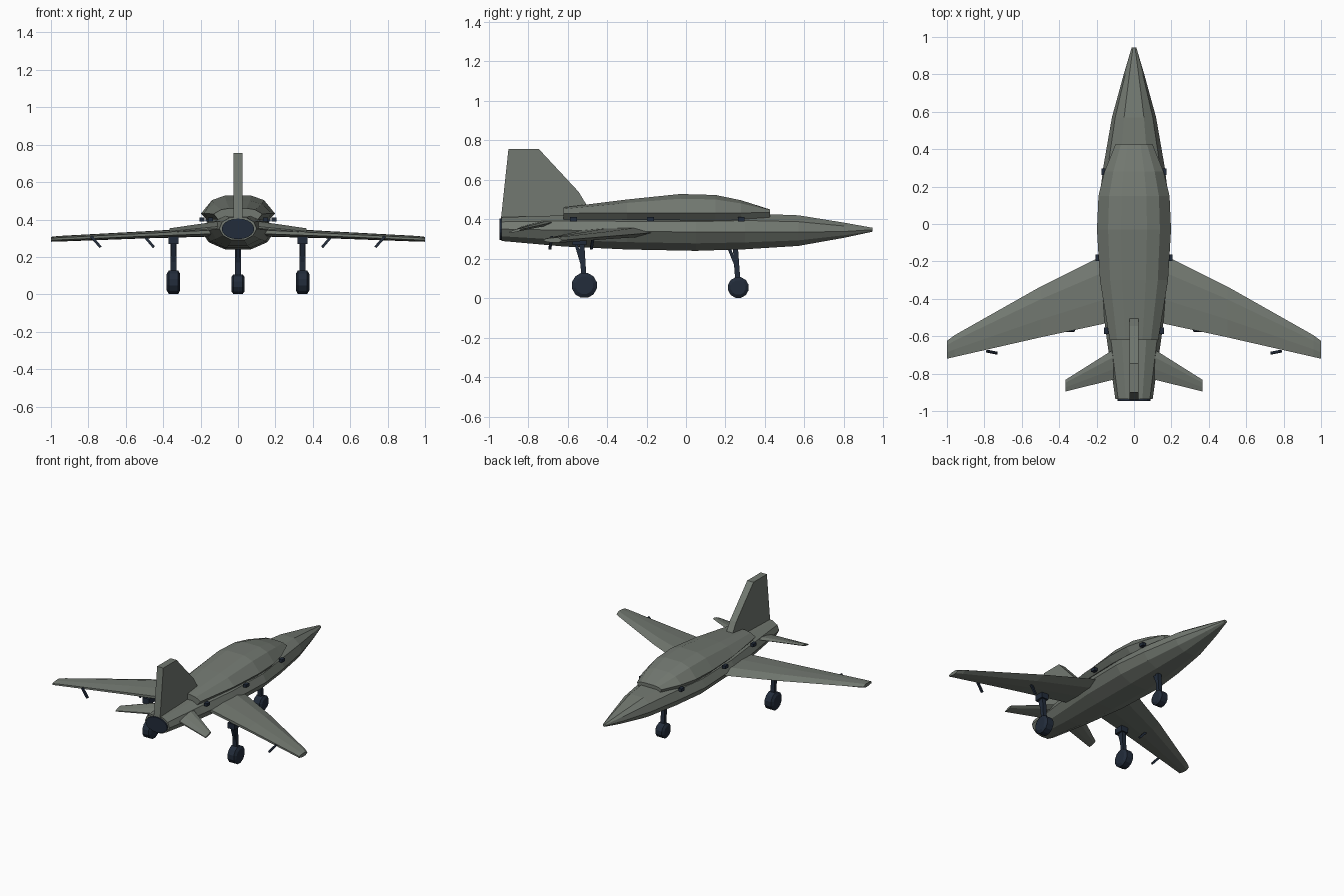
import bpy, bmesh, math
from mathutils import Vector

cube = bpy.data.objects.get("Cube")
if cube:
    bpy.data.objects.remove(cube, do_unlink=True)


def material(name, rgb):
    m = bpy.data.materials.new(name)
    m.use_nodes = True
    m.diffuse_color = (*rgb, 1)
    bsdf = m.node_tree.nodes["Principled BSDF"]
    bsdf.inputs["Base Color"].default_value = (*rgb, 1)
    bsdf.inputs["Roughness"].default_value = 0.7
    return m


GREY = material("grey green", (0.17, 0.19, 0.165))
NAVY = material("dark navy", (0.016, 0.025, 0.043))


def loft(name, rings, mat):
    """Skin a list of equal-length point rings and cap both ends."""
    bm = bmesh.new()
    loops = [[bm.verts.new(p) for p in ring] for ring in rings]
    n = len(loops[0])
    for a, b in zip(loops, loops[1:]):
        for i in range(n):
            j = (i + 1) % n
            bm.faces.new((a[i], a[j], b[j], b[i]))
    bm.faces.new(loops[0])
    bm.faces.new(loops[-1])
    bmesh.ops.recalc_face_normals(bm, faces=bm.faces[:])
    me = bpy.data.meshes.new(name)
    bm.to_mesh(me)
    bm.free()
    me.materials.append(mat)
    ob = bpy.data.objects.new(name, me)
    bpy.context.collection.objects.link(ob)
    return ob


def mirrored(half):
    """Close a half cross-section (x, y, z) listed from top to bottom."""
    return half + [(-x, y, z) for x, y, z in reversed(half)]


def box(name, center, size, mat):
    cx, cy, cz = center
    sx, sy, sz = (s / 2 for s in size)
    rings = [[(cx + x * sx, cy + y * sy, cz + z * sz) for x, z in
              ((-1, -1), (1, -1), (1, 1), (-1, 1))] for y in (-1, 1)]
    return loft(name, rings, mat)


def rod(name, start, end, width, depth, mat):
    """Square bar between two points."""
    a, b = Vector(start), Vector(end)
    d = (b - a).normalized()
    u = Vector((0, 1, 0)).cross(d).normalized() * width / 2
    v = d.cross(u).normalized() * depth / 2
    return loft(name, [[p + u + v, p - u + v, p - u - v, p + u - v] for p in (a, b)], mat)


def lathe_x(name, center, profile, sides, mat):
    """Round part about the x axis, from (offset, radius) pairs."""
    c = Vector(center)
    rings = []
    for off, r in profile:
        angles = [math.tau * (i + 0.5) / sides for i in range(sides)]
        rings.append([c + Vector((off, r * math.cos(t), r * math.sin(t))) for t in angles])
    return loft(name, rings, mat)


# Fuselage: y, half width, top, widest height, bottom
def hull_ring(y, w, top, mid, low):
    return mirrored([
        (w * 0.45, y, top), (w * 0.85, y, mid + (top - mid) * 0.62), (w, y, mid),
        (w * 0.8, y, mid + (low - mid) * 0.6), (w * 0.35, y, low)])


loft("fuselage", [hull_ring(*s) for s in (
    (-0.935, 0.1, 0.41, 0.35, 0.29), (-0.62, 0.145, 0.42, 0.345, 0.262),
    (-0.3, 0.185, 0.42, 0.34, 0.247), (0.05, 0.195, 0.42, 0.335, 0.24),
    (0.3, 0.165, 0.43, 0.335, 0.248), (0.57, 0.118, 0.42, 0.335, 0.265),
    (0.8, 0.055, 0.383, 0.338, 0.306), (0.945, 0.012, 0.357, 0.347, 0.337))], GREY)

# Oval exhaust at the tail
loft("exhaust", [[(0.087 * math.cos(t), y, 0.35 + 0.055 * math.sin(t))
                  for t in (math.tau * i / 20 for i in range(20))]
                 for y in (-0.945, -0.92)], NAVY)


# Upper canopy housing: y, half width, top, rim height, bottom
def canopy_ring(y, w, top, rim, low):
    return mirrored([
        (w * 0.35, y, top), (w * 0.7, y, rim + (top - rim) * 0.75), (w, y, rim),
        (w * 0.82, y, low)])


loft("canopy_housing", [canopy_ring(*s) for s in (
    (-0.62, 0.13, 0.46, 0.43, 0.4), (-0.3, 0.182, 0.5, 0.432, 0.4),
    (-0.03, 0.198, 0.528, 0.432, 0.395), (0.15, 0.19, 0.523, 0.432, 0.392),
    (0.28, 0.158, 0.496, 0.432, 0.395), (0.425, 0.1, 0.45, 0.435, 0.402))], GREY)

# Tail fin
outline = [(-0.937, 0.38), (-0.937, 0.41), (-0.9, 0.755), (-0.745, 0.755),
           (-0.545, 0.54), (-0.49, 0.45), (-0.49, 0.38)]
loft("tail_fin", [[(x, y, z) for y, z in outline] for x in (-0.025, 0.025)], GREY)


# Wing section between leading and trailing edges, with a blunt back
def wing_ring(x, lead, trail, z, thick, drop=0.0):
    shape = ((0, 0), (0.25, 0.5), (0.65, 0.45), (1, 0.2), (1, -0.2), (0.65, -0.45), (0.25, -0.5))
    return [(x, lead + (trail - lead) * u, z - drop * u + thick * v) for u, v in shape]


for side, label in ((1, "left"), (-1, "right")):
    # Main wing and tailplane
    loft(label + "_wing", [wing_ring(side * x, *s) for x, *s in (
        (0.1, -0.135, -0.52, 0.335, 0.05), (0.5, -0.335, -0.606, 0.318, 0.038),
        (0.96, -0.595, -0.711, 0.297, 0.03), (1.0, -0.625, -0.72, 0.294, 0.026))], GREY)
    loft(label + "_tailplane", [wing_ring(side * x, *s) for x, *s in (
        (0.06, -0.64, -0.82, 0.392, 0.026, 0.03),
        (0.365, -0.832, -0.895, 0.35, 0.014, 0.016))], GREY)

    # Small dark latches below the canopy rim
    for i, (x, y) in enumerate(((0.16, 0.28), (0.192, -0.18), (0.148, -0.57))):
        box(f"{label}_latch_{i + 1}", (side * x, y, 0.4), (0.026, 0.035, 0.022), NAVY)

    # Slanted fittings under the wing
    for i, (x, y) in enumerate(((0.45, -0.48), (0.735, -0.69))):
        rod(f"{label}_wing_fitting_{i + 1}", (side * x, y, 0.252),
            (side * (x + 0.05), y + 0.01, 0.31), 0.014, 0.014, NAVY)


# Landing gear: wheel, leg, brace and mount
def landing_gear(label, x, y, radius, half_width, top):
    lathe_x(label + "_wheel", (x, y, radius),
            [(-half_width, radius * 0.7), (-half_width * 0.7, radius),
             (half_width * 0.7, radius), (half_width, radius * 0.7)], 12, NAVY)
    rod(label + "_leg", (x, y, radius), (x, y - 0.015, top), 0.03, 0.026, NAVY)
    rod(label + "_brace", (x, y - 0.005, 0.15), (x, y - 0.05, top), 0.02, 0.016, NAVY)


for side, label in ((1, "left"), (-1, "right")):
    landing_gear(label + "_main", side * 0.345, -0.515, 0.065, 0.036, 0.3)
    box(label + "_main_mount", (side * 0.345, -0.54, 0.29), (0.055, 0.07, 0.04), NAVY)
landing_gear("nose", 0, 0.265, 0.054, 0.036, 0.262)
